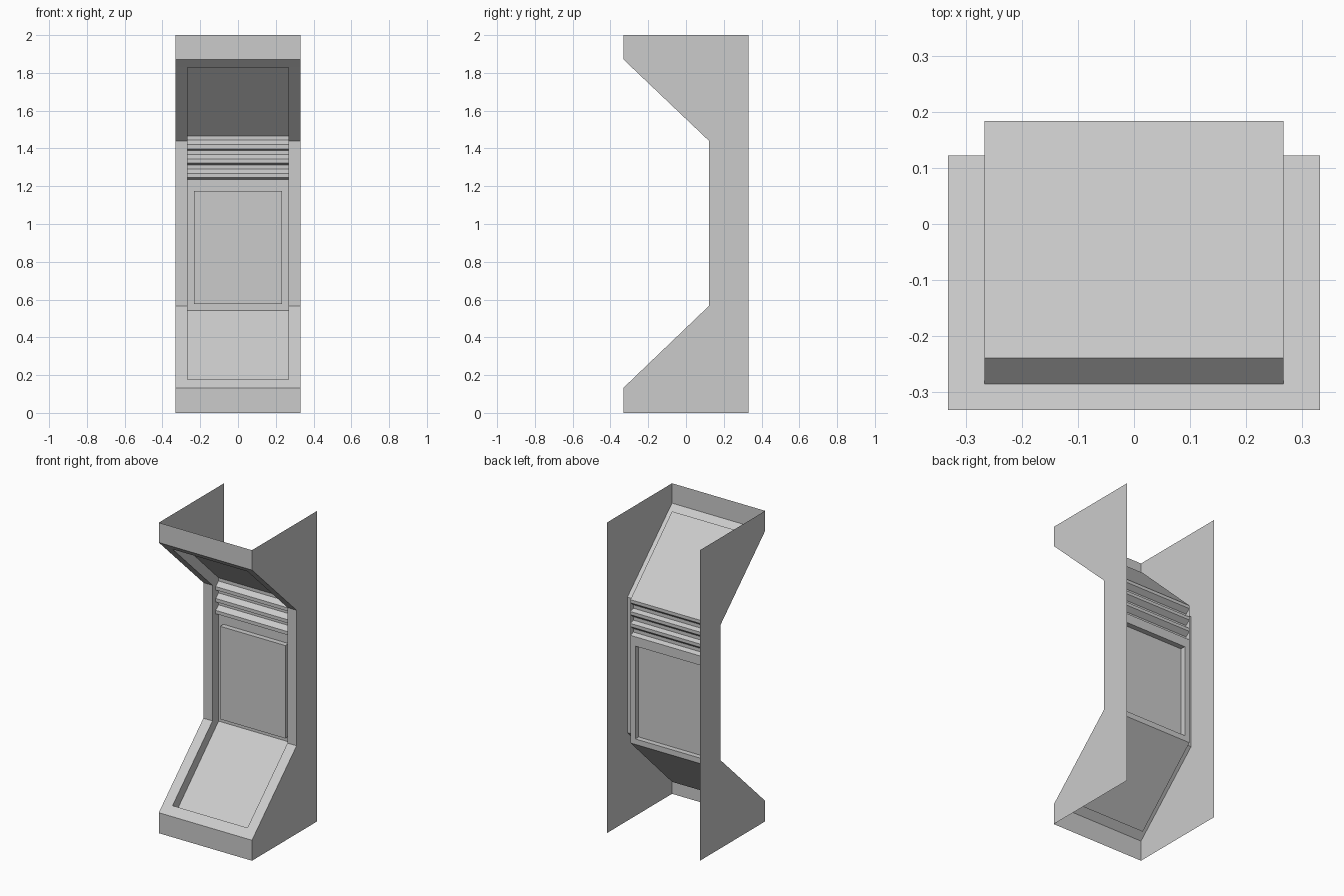
import bpy, bmesh
from mathutils import Vector

if "Cube" in bpy.data.objects:
    bpy.data.objects.remove(bpy.data.objects["Cube"])

W, I, P = 0.332, 0.267, 0.232          # half widths: shell, recess, raised plate


def build(name, polys, toward):
    """Open sheet object; each face is turned to face the point or direction given."""
    bm = bmesh.new()
    for poly in polys:
        f = bm.faces.new([bm.verts.new(p) for p in poly])
        f.normal_update()
        if f.normal.dot(Vector(toward) - f.calc_center_median()) < 0:
            f.normal_flip()
    bmesh.ops.remove_doubles(bm, verts=bm.verts, dist=1e-5)
    me = bpy.data.meshes.new(name)
    bm.to_mesh(me)
    bm.free()
    ob = bpy.data.objects.new(name, me)
    bpy.context.collection.objects.link(ob)
    return ob


def strip(x0, x1, path):
    """Quads spanning x0..x1 along a (y, z) path."""
    return [[(x0, *a), (x1, *a), (x1, *b), (x0, *b)] for a, b in zip(path, path[1:])]


def ring(a, b):
    """Quads joining two closed loops."""
    n = len(a)
    return [[a[i], a[(i + 1) % n], b[(i + 1) % n], b[i]] for i in range(n)]


def rect(hx, y, z0, z1):
    return [(-hx, y, z0), (hx, y, z0), (hx, y, z1), (-hx, y, z1)]


# (y, z) paths: outer front, recess opening, recess floor
front = [(-W, 0), (-W, 0.132), (0.122, 0.567), (0.122, 1.44), (-W, 1.872), (-W, 2)]
opening = [(-0.285, 0.177), (0.122, 0.567), (0.122, 1.44), (-0.285, 1.828)]
floor = [(-0.239, 0.13), (0.184, 0.542), (0.184, 1.465), (-0.239, 1.872)]
FRONT = (0, -20, 1)

# side walls
for s, side in ((-1, "left"), (1, "right")):
    outline = front + [(W, 2), (W, 0)]
    build(side + "_side_wall", [[(s * W, *p) for p in outline]], (s * 20, 0, 1))

# front frame around the recess
frame = strip(-W, W, front[:2]) + strip(-W, W, front[4:])
frame += strip(-W, W, [front[1], opening[0]]) + strip(-W, W, [opening[3], front[4]])
for s in (-1, 1):
    frame += strip(s * I, s * W, opening)
build("front_frame", frame, FRONT)

# recess walls
walls = strip(-I, I, [opening[0], floor[0]]) + strip(-I, I, [opening[3], floor[3]])
for s in (-1, 1):
    for i in range(3):
        walls.append([(s * I, *p) for p in (opening[i], opening[i + 1], floor[i + 1], floor[i])])
build("recess_walls", walls, (0, -0.1, 1))

# sloped recess floors
build("lower_sloped_panel", strip(-I, I, floor[:2]), FRONT)
build("upper_sloped_panel", strip(-I, I, floor[2:]), FRONT)

# back panel with a raised plate
y, yp, zl = 0.184, 0.15, 1.235
hole, plate = rect(P, y, 0.577, 1.175), rect(P, yp, 0.577, 1.175)
build("back_panel", ring(rect(I, y, floor[1][1], zl), hole), FRONT)
build("raised_plate", [plate], FRONT)
build("raised_plate_edges", [[Vector(p) for p in q] for q in ring(hole, plate)], FRONT)

# three louvres above the plate
louvres, pitch = [(y, zl)], (floor[2][1] - zl) / 3
for k in range(3):
    z = zl + k * pitch
    louvres += [(y - 0.03, z + 0.010), (y - 0.03, z + 0.032), (y, z + 0.056), (y, z + pitch)]
build("louvres", strip(-I, I, louvres), FRONT)
